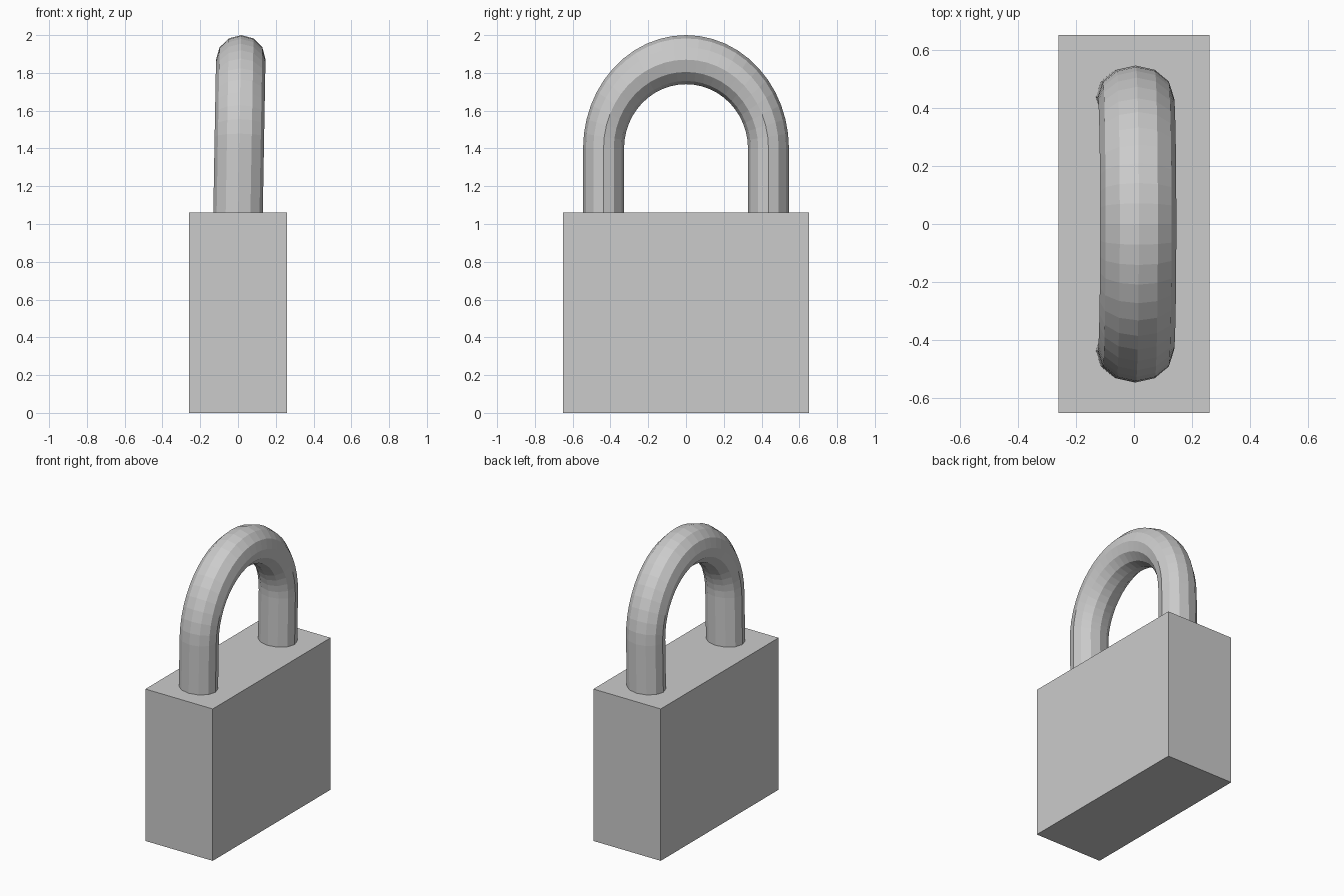
import bpy, bmesh, math

if "Cube" in bpy.data.objects:
    bpy.data.objects.remove(bpy.data.objects["Cube"])

BODY_TOP = 1.06
SIDES, STEPS = 12, 24
SPRING_Z = 1.40                  # height where the arch begins
OUT_Y, OUT_Z = 0.545, 0.60       # outer half-ellipse of the arch
IN_Y, IN_Z = 0.328, 0.34         # inner half-ellipse of the arch
HALF_X = 0.131                   # half thickness front to back


def make_object(name, bm):
    bmesh.ops.recalc_face_normals(bm, faces=bm.faces)
    mesh = bpy.data.meshes.new(name)
    bm.to_mesh(mesh)
    bm.free()
    obj = bpy.data.objects.new(name, mesh)
    bpy.context.collection.objects.link(obj)
    return obj


# Lock body: plain block
bm = bmesh.new()
bmesh.ops.create_cube(bm, size=1)
for v in bm.verts:
    v.co.x *= 0.52
    v.co.y *= 1.30
    v.co.z = (v.co.z + 0.5) * BODY_TOP
make_object("lock_body", bm)

# Shackle: twelve-sided tube along leg, arch, leg, leaning slightly to +x
stations = [(0, BODY_TOP)]
stations += [(math.pi * i / STEPS, SPRING_Z) for i in range(STEPS + 1)]
stations += [(math.pi, BODY_TOP)]

bm = bmesh.new()
rings = []
for angle, base in stations:
    ring = []
    for k in range(SIDES):
        a = 2 * math.pi * k / SIDES
        t = (1 + math.cos(a)) / 2            # 1 on the outer side, 0 on the inner
        y = math.cos(angle) * (IN_Y + (OUT_Y - IN_Y) * t)
        z = base + math.sin(angle) * (IN_Z + (OUT_Z - IN_Z) * t)
        x = HALF_X * math.sin(a) + 0.018 * (z - BODY_TOP)
        ring.append(bm.verts.new((x, y, z)))
    rings.append(ring)
for r0, r1 in zip(rings, rings[1:]):
    for k in range(SIDES):
        n = (k + 1) % SIDES
        bm.faces.new((r0[k], r0[n], r1[n], r1[k]))
# Leg ends sit just inside the body
for ring in (rings[0], rings[-1]):
    bm.faces.new(ring)
    for v in ring:
        v.co.z -= 0.02
make_object("shackle", bm)
